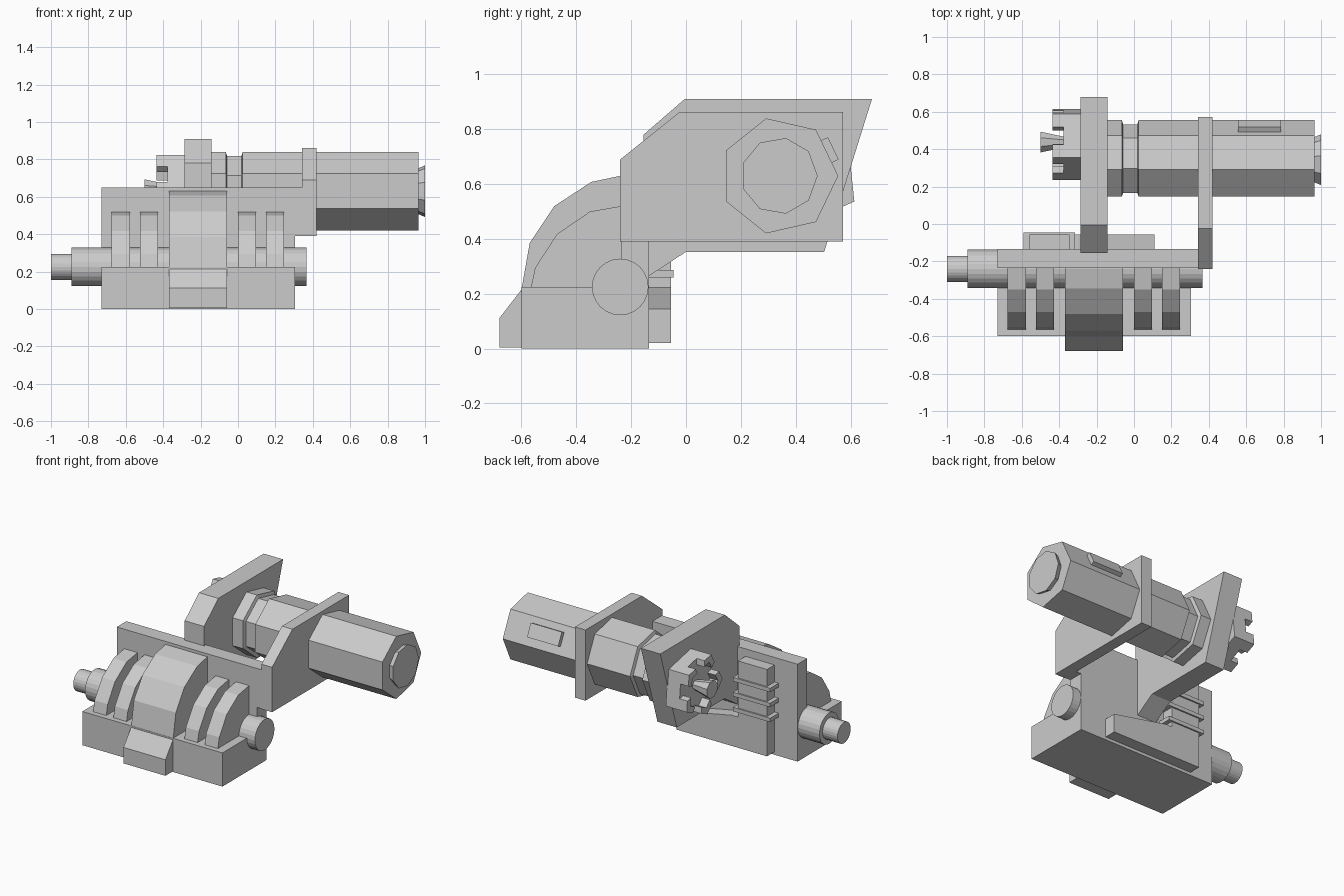
import bpy, bmesh
from math import sin, cos, pi, radians
from mathutils import Vector

if "Cube" in bpy.data.objects:
    bpy.data.objects.remove(bpy.data.objects["Cube"])


def finish(name, bm):
    bmesh.ops.recalc_face_normals(bm, faces=bm.faces)
    me = bpy.data.meshes.new(name)
    bm.to_mesh(me)
    bm.free()
    ob = bpy.data.objects.new(name, me)
    bpy.context.collection.objects.link(ob)
    return ob


def loft(name, rings):
    """Skin a list of equal-length point rings and cap both ends."""
    bm = bmesh.new()
    vs = [[bm.verts.new(p) for p in r] for r in rings]
    n = len(vs[0])
    for a, b in zip(vs, vs[1:]):
        for i in range(n):
            j = (i + 1) % n
            bm.faces.new((a[i], a[j], b[j], b[i]))
    bm.faces.new(vs[0])
    bm.faces.new(vs[-1])
    return finish(name, bm)


def plate(name, yz, x0, x1):
    """Side profile extruded along x."""
    return loft(name, [[(x, y, z) for y, z in yz] for x in (x0, x1)])


def upright(name, xz, y0, y1):
    """Front profile extruded along y."""
    return loft(name, [[(x, y, z) for x, z in xz] for y in (y0, y1)])


def box(name, x0, x1, y0, y1, z0, z1):
    return plate(name, [(y0, z0), (y1, z0), (y1, z1), (y0, z1)], x0, x1)


def turned(name, prof, sides, cy, cz, rot=0):
    """Polygonal turning along x from (x, radius) pairs."""
    angs = [rot + 2 * pi * i / sides for i in range(sides)]
    return loft(name, [[(x, cy + r * cos(a), cz + r * sin(a)) for a in angs]
                       for x, r in prof])


# Base and upright back plate
box("base_block", -0.73, 0.305, -0.60, -0.135, 0, 0.225)
upright("back_plate", [(-0.73, 0), (0.305, 0), (0.305, 0.39), (0.345, 0.39),
                       (0.345, 0.65), (-0.73, 0.65)], -0.236, -0.135)

# Cross shaft with stepped end
turned("cross_shaft", [(-1.0, 0.07), (-0.89, 0.07), (-0.89, 0.103), (0.365, 0.103)],
       24, -0.24, 0.225)

# Curved ribs and the central hood
rib = [(-0.2, 0.2), (-0.565, 0.2), (-0.565, 0.225), (-0.55, 0.295), (-0.47, 0.418),
       (-0.35, 0.50), (-0.235, 0.52), (-0.2, 0.52)]
for i, x in enumerate((-0.675, -0.525, 0.0, 0.15)):
    plate(f"rib_{i + 1}", rib, x, x + 0.097)
plate("center_hood", [(-0.2, 0.005), (-0.68, 0.005), (-0.68, 0.112), (-0.6, 0.215),
                      (-0.57, 0.385), (-0.48, 0.52), (-0.345, 0.608), (-0.24, 0.63),
                      (-0.2, 0.63)], -0.37, -0.06)

# Two arms holding the motor
plate("right_arm", [(-0.24, 0.39), (-0.24, 0.69), (-0.025, 0.862), (0.572, 0.862),
                    (0.572, 0.39)], 0.342, 0.42)
plate("left_arm", [(-0.155, 0.26), (-0.155, 0.78), (-0.005, 0.91), (0.678, 0.91),
                   (0.504, 0.353), (0, 0.353), (-0.135, 0.265)], -0.285, -0.142)

# Seven-sided motor with a neck groove, end cap and raised pad
MY, MZ = 0.34, 0.63
turned("motor_body", [(-0.15, 0.215), (-0.065, 0.215), (-0.058, 0.192), (0.018, 0.192),
                      (0.025, 0.215), (0.965, 0.215)], 7, MY, MZ)
turned("motor_end_cap", [(0.95, 0.123), (0.965, 0.125), (1.0, 0.14)], 9, MY, MZ)
a = pi / 7
n, t = Vector((cos(a), sin(a))), Vector((-sin(a), cos(a)))
c = Vector((MY, MZ))
plate("motor_pad", [tuple(c + n * d + t * s) for d, s in
                    ((0.18, -0.04), (0.221, -0.04), (0.221, 0.05), (0.18, 0.05))],
      0.555, 0.785)

# Five-sided coupling with a tooth wrapped round each corner
CY, CZ = 0.438, 0.638
start, R, R2 = radians(114), 0.203, 0.155
turned("coupling_disc", [(-0.377, R), (-0.28, R)], 5, CY, CZ, start)
corner = [Vector((cos(start + 2 * pi * i / 5), sin(start + 2 * pi * i / 5)))
          for i in range(5)]
center = Vector((CY, CZ))
for i in range(5):
    p, prev, nxt = corner[i], corner[i - 1], corner[(i + 1) % 5]
    e0, e1 = p.lerp(prev, 0.3), p.lerp(nxt, 0.3)
    pts = [e0 * R, p * R, e1 * R, e1 * R2, p * R2, e0 * R2]
    plate(f"coupling_tooth_{i + 1}", [tuple(center + q) for q in pts], -0.435, -0.37)
turned("coupling_pin", [(-0.5, 0.06), (-0.435, 0.045), (-0.37, 0.03)], 8, CY, CZ, pi / 8)

# Rear bar and finned block behind the back plate
upright("rear_bar", [(-0.56, 0.02), (0.11, 0.02), (0.11, 0.145), (-0.3, 0.225),
                     (-0.56, 0.225)], -0.15, -0.055)
box("fin_block", -0.56, -0.345, -0.15, -0.055, 0.22, 0.6)
for i in range(3):
    z = 0.26 + 0.1 * i
    box(f"fin_{i + 1}", -0.59, -0.315, -0.15, -0.045, z, z + 0.026)
